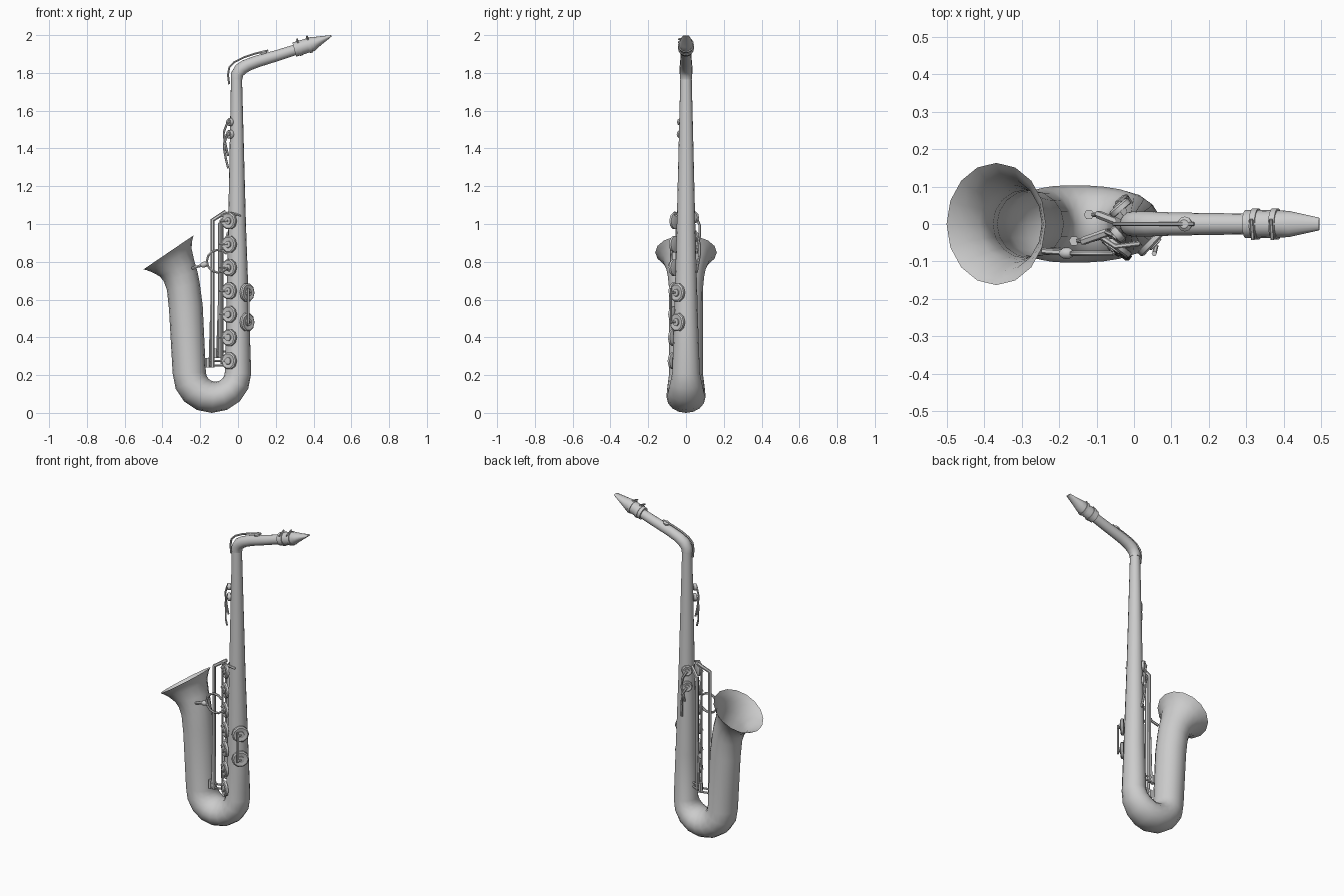
import bpy, bmesh, math
from mathutils import Vector

def finish(bm, name):
    bmesh.ops.recalc_face_normals(bm, faces=bm.faces)
    me = bpy.data.meshes.new(name)
    bm.to_mesh(me)
    bm.free()
    ob = bpy.data.objects.new(name, me)
    bpy.context.collection.objects.link(ob)
    smooth(ob)
    return ob

def smooth(ob):
    bpy.ops.object.select_all(action='DESELECT')
    ob.select_set(True)
    bpy.context.view_layer.objects.active = ob
    bpy.ops.object.shade_smooth_by_angle(angle=math.radians(40))

def loft(name, sections, sides=16, cap_start=False, cap_end=False):
    """Skin elliptical rings; each is (outer x, z, inner x, z, half width in y)."""
    bm = bmesh.new()
    rings = []
    for ox, oz, ix, iz, w in sections:
        o, i = Vector((ox, 0, oz)), Vector((ix, 0, iz))
        ring = []
        for k in range(sides):
            a = 2 * math.pi * k / sides
            ring.append(bm.verts.new((o + i) / 2 + (o - i) / 2 * math.cos(a)
                                     + Vector((0, w * math.sin(a), 0))))
        rings.append(ring)
    for a, b in zip(rings, rings[1:]):
        for k in range(sides):
            j = (k + 1) % sides
            bm.faces.new((a[k], a[j], b[j], b[k]))
    if cap_start:
        bm.faces.new(rings[0])
    if cap_end:
        bm.faces.new(rings[-1])
    return finish(bm, name)

def disc(name, pos, normal, profile, sides=10):
    """Turned disc: profile of (radius, height) along the normal."""
    bm = bmesh.new()
    q = Vector(normal).to_track_quat('Z', 'Y')
    rings = [[bm.verts.new(Vector(pos) + q @ Vector((r * math.cos(2 * math.pi * k / sides),
              r * math.sin(2 * math.pi * k / sides), h))) for k in range(sides)]
             for r, h in profile]
    for a, b in zip(rings, rings[1:]):
        for k in range(sides):
            j = (k + 1) % sides
            bm.faces.new((a[k], a[j], b[j], b[k]))
    bm.faces.new(rings[0])
    bm.faces.new(rings[-1])
    return finish(bm, name)

def rod(name, points, r=0.008):
    cu = bpy.data.curves.new(name, 'CURVE')
    cu.dimensions = '3D'
    cu.bevel_depth = r
    cu.bevel_resolution = 1
    cu.use_fill_caps = True
    sp = cu.splines.new('POLY')
    sp.points.add(len(points) - 1)
    for p, c in zip(sp.points, points):
        p.co = (*c, 1)
    ob = bpy.data.objects.new(name, cu)
    bpy.context.collection.objects.link(ob)
    bpy.ops.object.select_all(action='DESELECT')
    ob.select_set(True)
    bpy.context.view_layer.objects.active = ob
    bpy.ops.object.convert(target='MESH')
    smooth(bpy.context.object)

# Body: straight tube, U bow and flared bell in one skin
body = [(0.021, 1.78, -0.037, 1.78, 0.03), (0.042, 1.0, -0.052, 1.0, 0.049),
        (0.06, 0.5, -0.062, 0.5, 0.063)]
for n in range(9):
    t = math.pi * n / 8
    c, s = math.cos(t), math.sin(t)
    body.append((-0.138 + 0.208 * c, 0.208 - 0.208 * s, -0.12 + 0.05 * c, 0.215 - 0.05 * s,
                 0.073 + 0.016 * n / 8 + 0.022 * s))
body += [(-0.365, 0.545, -0.187, 0.57, 0.09), (-0.376, 0.65, -0.203, 0.69, 0.091),
         (-0.392, 0.695, -0.215, 0.75, 0.096), (-0.413, 0.722, -0.23, 0.80, 0.104),
         (-0.455, 0.745, -0.246, 0.87, 0.125), (-0.485, 0.756, -0.242, 0.915, 0.148),
         (-0.50, 0.76, -0.235, 0.94, 0.163)]
loft("body_and_bell", body)

# Neck, mouthpiece and ligature rings
loft("neck", [(0.023, 1.765, -0.038, 1.765, 0.032), (0.027, 1.785, -0.037, 1.80, 0.033),
              (0.045, 1.80, -0.012, 1.842, 0.034), (0.07, 1.815, 0.025, 1.866, 0.033),
              (0.115, 1.832, 0.085, 1.889, 0.031), (0.22, 1.865, 0.20, 1.92, 0.029),
              (0.31, 1.895, 0.295, 1.949, 0.028)], 16, True, True)
loft("mouthpiece", [(0.308, 1.886, 0.288, 1.961, 0.038), (0.408, 1.917, 0.388, 1.99, 0.036),
                    (0.425, 1.935, 0.41, 1.991, 0.034), (0.495, 1.992, 0.493, 2.0, 0.017)],
     16, True, True)
axis = Vector((0.96, 0, 0.28))
for n, x in enumerate((0.325, 0.377)):
    z = 1.932 + (x - 0.325) * 0.29
    disc(f"ligature_ring_{n}", (x, 0, z), axis,
         [(0.034, -0.008), (0.042, -0.008), (0.042, 0.008), (0.034, 0.008)], 16)
    rod(f"ligature_screw_{n}", [(x - 0.008, -0.042, z + 0.03), (x - 0.012, 0.012, z + 0.046)], 0.005)

# Octave key running over the neck
rod("octave_key", [(-0.047, 0, 1.74), (-0.053, 0, 1.79), (-0.046, 0, 1.83), (-0.02, 0, 1.857),
                   (0.03, 0, 1.882), (0.09, 0, 1.902), (0.16, 0, 1.919)], 0.006)
disc("octave_pad", (0.137, 0, 1.905), (-0.28, 0, 0.96),
     [(0.018, -0.004), (0.02, 0.006), (0.012, 0.013)])

# Seven main pads along the front of the tube
cup = [(0.9, -0.011), (1, -0.009), (1, 0.004), (0.85, 0.009), (0.42, 0.006), (0.4, 0.013), (0.2, 0.014)]
def pad(name, pos, normal, r):
    disc(name, pos, normal, [(r * a, h) for a, h in cup])

for n in range(7):
    pad(f"main_pad_{n}", (-0.048, -0.058 - 0.0015 * (6 - n), 0.275 + 0.1235 * n), (-0.6, -0.8, 0), 0.046)
    z = 0.275 + 0.1235 * n
    rod(f"pad_arm_{n}", [(-0.055, -0.072, z), (-0.095, -0.03, z)], 0.005)

# Side pads on the right, with their hinge rod
for n, z in enumerate((0.48, 0.637)):
    pad(f"side_pad_{n}", (0.05, -0.047, z), (0.72, -0.69, 0), 0.05)
    rod(f"side_arm_{n}", [(0.06, -0.056, z), (0.054, -0.079, z)], 0.006)
rod("side_hinge", [(0.054, -0.079, 0.47), (0.054, -0.079, 0.66)], 0.007)

# Palm keys high on the tube and their curved levers
for n, (z, r) in enumerate(((1.54, 0.021), (1.475, 0.024))):
    pad(f"palm_pad_{n}", (-0.044, -0.028, z), (-0.75, -0.66, 0), r)
    rod(f"palm_lever_{n}", [(-0.055, -0.03, z), (-0.074, -0.022, z - 0.05), (-0.072, -0.018, z - 0.09),
                            (-0.062, -0.02 - 0.015 * n, z - 0.14), (-0.052, -0.02 - 0.015 * n, z - 0.18)], 0.006)

# Rear keys at mid height
for n, z in enumerate((1.035, 0.935)):
    pad(f"rear_pad_{n}", (-0.038, 0.044, z), (-0.65, 0.76, 0), 0.032)
    rod(f"rear_lever_{n}", [(-0.045, 0.055, z), (-0.025, 0.072, z - 0.04), (-0.02, 0.072, z - 0.1),
                            (-0.03 + 0.02 * n, 0.056, z - 0.19)], 0.007)

# Long hinge rods between tube and bell, with end posts
for n, (x, y, z0, z1, tx, ty) in enumerate(((-0.135, -0.045, 0.24, 1.02, -0.065, -0.02),
                                           (-0.095, 0.025, 0.29, 1.0, -0.03, 0.0))):
    rod(f"long_rod_{n}", [(x, y, z0), (x, y, z1), (tx, ty, 1.065)], 0.011)
    rod(f"inner_rod_{n}", [(x - 0.016, y, z0 + 0.01), (x - 0.006, y, 0.6)], 0.006)
    for z in (z0 + 0.01, z0 + 0.035):
        rod(f"post_{n}_{z:.2f}", [(x - 0.035 + 0.015 * n, y, z), (x + 0.012, y, z), (-0.055, y * 0.6, z)], 0.006)
    disc(f"rod_foot_{n}", (x - 0.025, y, z0 + 0.02), (0, 0, 1),
         [(0.014, -0.02), (0.014, 0.03)], 6)
rod("upper_cross_arm", [(-0.095, -0.03, 1.04), (-0.05, -0.06, 1.06), (0.015, -0.052, 1.045)], 0.007)
rod("pad_hinge", [(-0.085, -0.035, 0.26), (-0.085, -0.035, 1.03)], 0.007)

# Brace joining the bell to the tube: stem, bead and open ring
rod("brace_stem", [(-0.245, -0.072, 0.765), (-0.165, -0.078, 0.79)], 0.008)
disc("brace_bead", (-0.18, -0.078, 0.785), (1, 0, 0.3),
     [(0.008, -0.018), (0.015, -0.008), (0.015, 0.008), (0.008, 0.018)], 8)
rod("brace_ring", [(-0.105 + 0.06 * math.cos(a), -0.078, 0.803 + 0.06 * math.sin(a))
                   for a in [math.radians(40 + 28 * k) for k in range(11)]]
    + [(-0.035, -0.06, 0.745)], 0.007)
